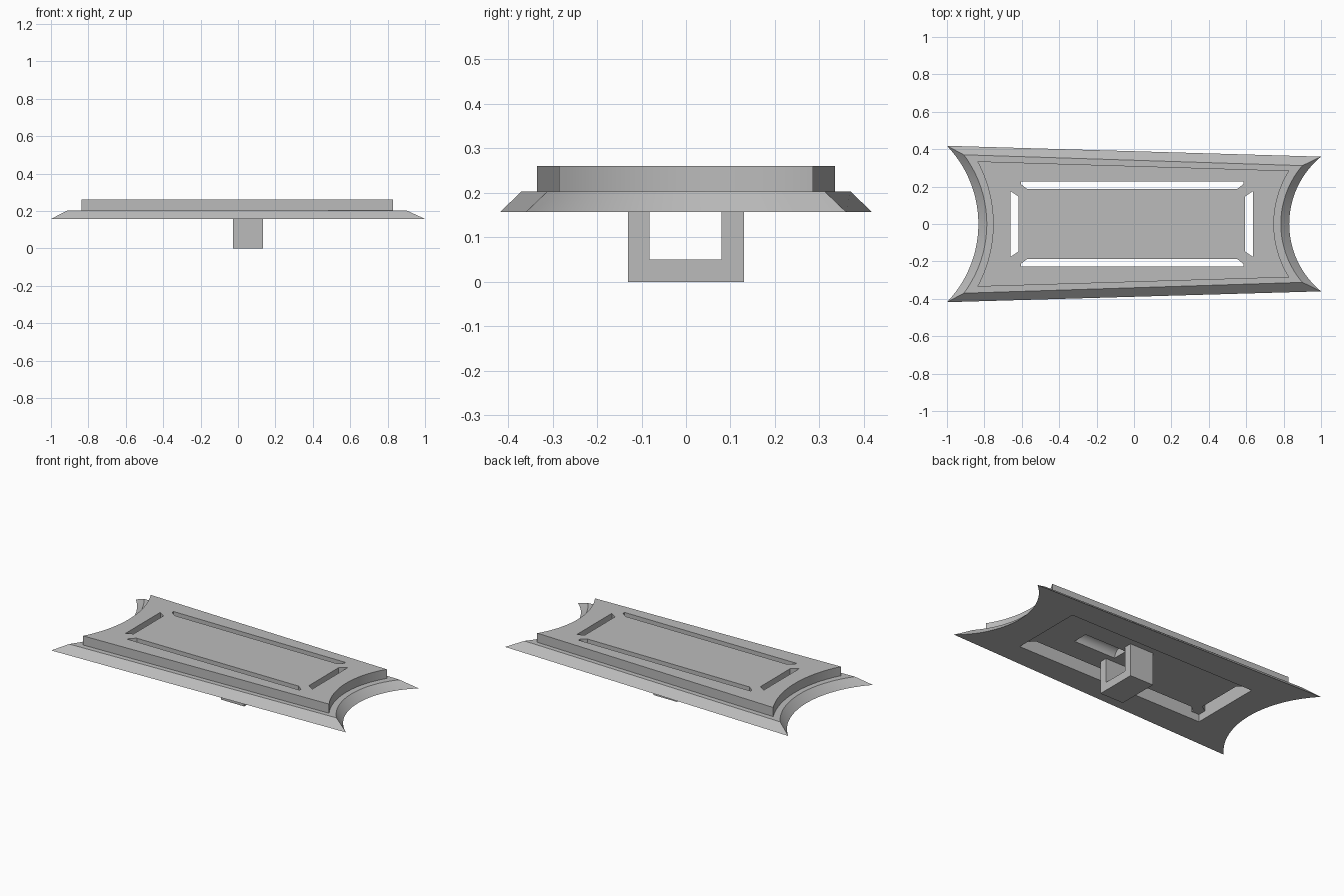
import bpy, bmesh, math
from mathutils import Vector

cube = bpy.data.objects.get("Cube")
if cube:
    bpy.data.objects.remove(cube, do_unlink=True)

grey = bpy.data.materials.new("plain_grey")
grey.use_nodes = True
COLOUR = (0.5, 0.5, 0.5, 1)
grey.diffuse_color = COLOUR
grey.node_tree.nodes["Principled BSDF"].inputs["Base Color"].default_value = COLOUR


def loft(name, loops):
    """Join matching 3D loops with sides and cap both ends."""
    bm = bmesh.new()
    rings = [[bm.verts.new(p) for p in loop] for loop in loops]
    n = len(rings[0])
    for a, b in zip(rings, rings[1:]):
        for i in range(n):
            j = (i + 1) % n
            bm.faces.new((a[i], a[j], b[j], b[i]))
    bm.faces.new(rings[0][::-1])
    bm.faces.new(rings[-1])
    bmesh.ops.recalc_face_normals(bm, faces=bm.faces[:])
    mesh = bpy.data.meshes.new(name)
    bm.to_mesh(mesh)
    bm.free()
    mesh.materials.append(grey)
    obj = bpy.data.objects.new(name, mesh)
    bpy.context.collection.objects.link(obj)
    return obj


def prism(name, outline, z0, z1):
    return loft(name, [[(x, y, z) for x, y in outline] for z in (z0, z1)])


def arc(x_corner, y_corner, x_mid, steps=28):
    """Circular arc from (x_corner, -y) through (x_mid, 0) to (x_corner, +y)."""
    sag = abs(x_corner - x_mid)
    r = (y_corner ** 2 + sag ** 2) / (2 * sag)
    side = 1 if x_corner > 0 else -1
    half = math.asin(y_corner / r)
    angles = [half * (2 * i / steps - 1) for i in range(steps + 1)]
    return [(x_mid + side * r * (1 - math.cos(a)), r * math.sin(a)) for a in angles]


def outline(z, left, right):
    """Tapered plate outline with concave ends."""
    return [(x, y, z) for x, y in arc(*right) + arc(*left)[::-1]]


def cut(obj, cutter):
    cutter.hide_render = True
    cutter.hide_viewport = True
    mod = obj.modifiers.new("cut", 'BOOLEAN')
    mod.operation = 'DIFFERENCE'
    mod.solver = 'EXACT'
    mod.object = cutter
    cutters.append(cutter)


cutters = []
BOTTOM, MID, TOP = 0.157, 0.203, 0.26

# Sloped base and raised plate
base = loft("base_skirt", [
    outline(BOTTOM, (-1, 0.418, -0.832), (1, 0.36, 0.83)),
    outline(MID, (-0.91, 0.37, -0.787), (0.9, 0.312, 0.785))])
plate = loft("raised_plate", [
    outline(z, (-0.838, 0.335, -0.753), (0.83, 0.285, 0.748)) for z in (MID, TOP)])

# Rectangular opening beneath the plate
X0, X1, Y = -0.66, 0.636, 0.227
cut(base, prism("pocket_cutter", [(X0, -Y), (X1, -Y), (X1, Y), (X0, Y)], 0.1, 0.25))

# Four through slots with chamfered inner corners
for s in (-1, 1):
    long_slot = [(-0.605, s * Y), (0.585, s * Y), (0.585, s * 0.213),
                 (0.55, s * 0.186), (-0.57, s * 0.186), (-0.605, s * 0.213)]
    cut(plate, prism("long_slot_cutter", long_slot, 0.15, 0.3))
for outer, inner in ((X0, X0 + 0.042), (X1, X1 - 0.042)):
    end_slot = [(outer, -0.175), (outer, 0.175), (inner, 0.147), (inner, -0.147)]
    cut(plate, prism("end_slot_cutter", end_slot, 0.15, 0.3))

# Rounded groove in the underside
circle = [(0.048 * math.cos(a * math.tau / 32), MID + 0.048 * math.sin(a * math.tau / 32))
          for a in range(32)]
cut(plate, loft("groove_cutter", [[(x, y, z) for y, z in circle] for x in (0.1, 0.39)]))

# Square hanging loop
profile = [(-0.13, 0), (0.13, 0), (0.13, MID), (0.08, MID),
           (0.08, 0.05), (-0.082, 0.05), (-0.082, MID), (-0.13, MID)]
loop = loft("hanging_loop", [[(x, y, z) for y, z in profile] for x in (-0.028, 0.134)])

# Bake the cuts and smooth the curved ends
bpy.context.view_layer.update()
graph = bpy.context.evaluated_depsgraph_get()
for obj in (base, plate):
    baked = bpy.data.meshes.new_from_object(obj.evaluated_get(graph))
    obj.modifiers.clear()
    obj.data = baked
for cutter in cutters:
    bpy.data.objects.remove(cutter, do_unlink=True)
bpy.ops.object.select_all(action='DESELECT')
for obj in (base, plate, loop):
    obj.select_set(True)
bpy.context.view_layer.objects.active = plate
bpy.ops.object.shade_smooth_by_angle(angle=math.radians(30))
